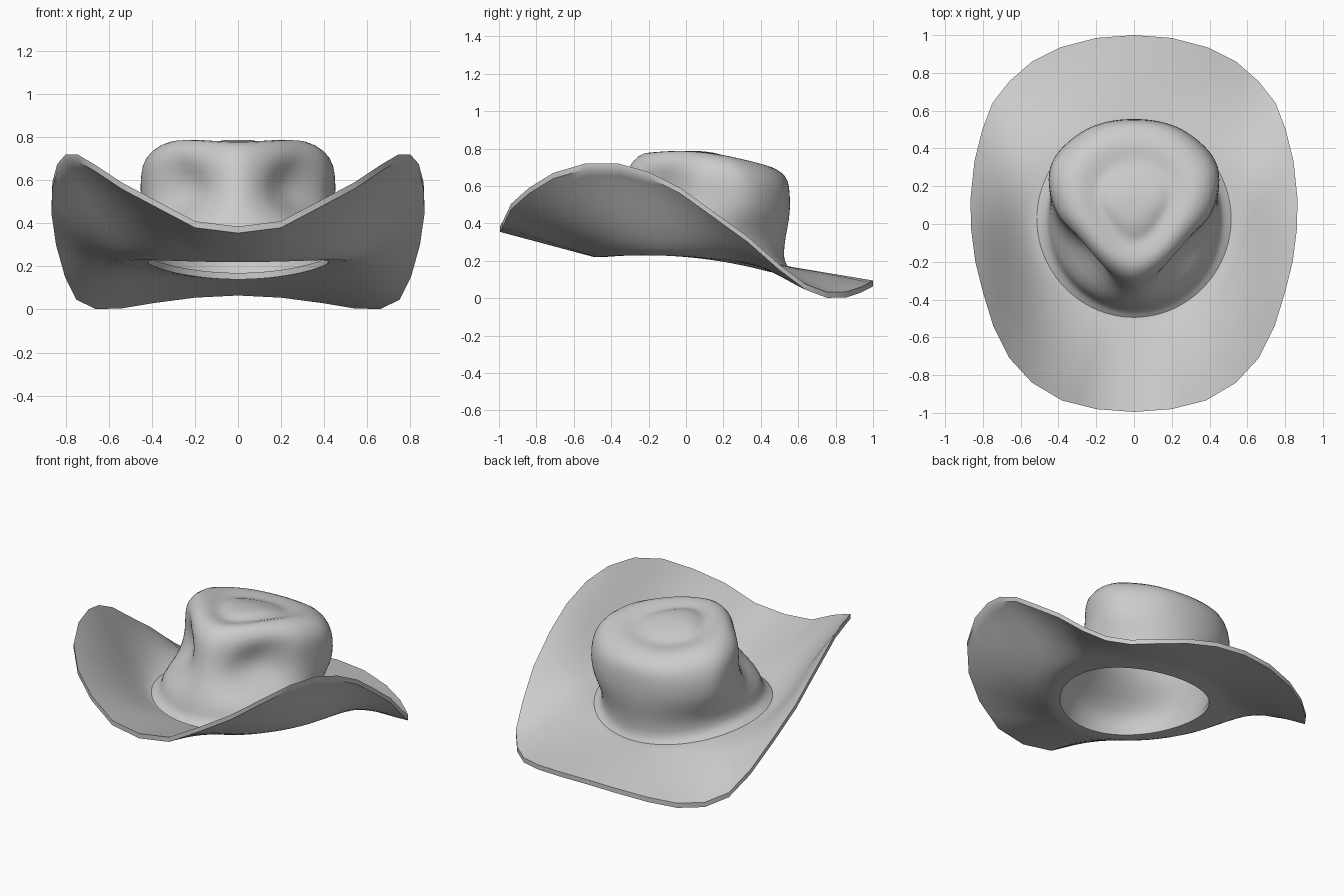
import bpy, bmesh, math

if "Cube" in bpy.data.objects:
    bpy.data.objects.remove(bpy.data.objects["Cube"])

M = 34  # steps along each half ring, front (-y) to back (+y)


def zmix(z, t):
    """Blend front, side and back heights around the ring."""
    c = math.cos(math.pi * t)
    return z[0] * (c * c + c) / 2 + z[1] * (1 - c * c) + z[2] * (c * c - c) / 2


def ellipse(rx, y0, y1, z):
    out = []
    for i in range(M + 1):
        a = math.pi * i / M
        out.append((rx * math.sin(a), (y0 + y1) / 2 - (y1 - y0) / 2 * math.cos(a), zmix(z, i / M)))
    return out


def spline(pts, z):
    """Smooth half outline through a few x, y points."""
    p = [(-pts[1][0], pts[1][1])] + pts + [(-pts[-2][0], pts[-2][1])]
    out, n = [], len(pts) - 1
    for i in range(M + 1):
        u = i / M * n
        k = min(int(u), n - 1)
        f = u - k
        a, b, c, d = p[k:k + 4]
        xy = [0.5 * (2 * b[q] + (c[q] - a[q]) * f + (2 * a[q] - 5 * b[q] + 4 * c[q] - d[q]) * f ** 2
                     + (3 * b[q] - a[q] - 3 * c[q] + d[q]) * f ** 3) for q in (0, 1)]
        out.append((xy[0], xy[1], zmix(z, i / M)))
    return out


def linear(pts):
    out, n = [], len(pts) - 1
    for i in range(M + 1):
        u = i / M * n
        k = min(int(u), n - 1)
        out.append(tuple(a + (b - a) * (u - k) for a, b in zip(pts[k], pts[k + 1])))
    return out


def loft(name, rings, closed=False, smooth=False, flip=False):
    """Skin mirrored half rings; closed joins last ring to first, else the end is capped."""
    bm = bmesh.new()
    loops = []
    for r in rings:
        full = r + [(-x, y, z) for x, y, z in r[-2:0:-1]]
        loops.append([bm.verts.new((0 if i in (0, M) else v[0], v[1], v[2])) for i, v in enumerate(full)])
    n = 2 * M
    for lo, hi in zip(loops, loops[1:] + (loops[:1] if closed else [])):
        for j in range(n):
            bm.faces.new((lo[j], lo[(j + 1) % n], hi[(j + 1) % n], hi[j]))
    if not closed:
        bm.faces.new(loops[-1])
    if flip:
        bmesh.ops.reverse_faces(bm, faces=bm.faces[:])
    me = bpy.data.meshes.new(name)
    bm.to_mesh(me)
    bm.free()
    ob = bpy.data.objects.new(name, me)
    bpy.context.collection.objects.link(ob)
    bpy.ops.object.select_all(action='DESELECT')
    bpy.context.view_layer.objects.active = ob
    ob.select_set(True)
    if smooth:
        sub = ob.modifiers.new("smooth", 'SUBSURF')
        sub.levels = sub.render_levels = 1
        bpy.ops.object.modifier_apply(modifier="smooth")
    bpy.ops.object.shade_smooth_by_angle(angle=math.radians(40))
    return ob


# Brim: curled outer edge blended to the head opening, with an underside
edge = linear([(0, -.995, .385), (.2, -.98, .41), (.38, -.935, .505), (.54, -.84, .59),
               (.66, -.71, .67), (.745, -.54, .72), (.80, -.36, .72), (.84, -.2, .675),
               (.862, -.03, .59), (.866, .13, .475), (.845, .33, .33), (.803, .5, .18),
               (.75, .64, .075), (.66, .755, .032), (.54, .86, .035), (.39, .935, .06),
               (.2, .985, .085), (0, 1, .095)])
foot_z = (.25, .25, .17)
foot = ellipse(.51, -.49, .55, foot_z)
top = []
for k in range(15):
    s = 1 - k / 14
    ring = []
    for i, (e, b) in enumerate(zip(edge, foot)):
        w = math.sin(math.pi * i / M) ** 2
        h = s * (1 - w) + (2 * s * s - s ** 3) * w
        ring.append((b[0] + (e[0] - b[0]) * s, b[1] + (e[1] - b[1]) * s, b[2] + (e[2] - b[2]) * h))
    top.append(ring)
top.append(ellipse(.42, -.44, .45, foot_z))
under = [[(x, y, z - .03) for x, y, z in r] for r in reversed(top)]
loft("brim", under + top, closed=True)

# Crown: flared foot, pinched walls, teardrop top with a moat and raised centre
crown = [ellipse(.515, -.495, .545, (.251, .251, .171)),
         ellipse(.475, -.465, .53, (.272, .272, .195)),
         ellipse(.452, -.45, .522, (.30, .30, .23)),
         ellipse(.448, -.435, .53, (.37, .37, .32))]
walls = [
    ([(0, -.38), (.12, -.325), (.25, -.16), (.42, .04), (.435, .31), (.25, .497), (0, .555)], (.47, .46, .43)),
    ([(0, -.345), (.105, -.29), (.21, -.12), (.40, .04), (.445, .31), (.255, .503), (0, .557)], (.56, .55, .52)),
    ([(0, -.325), (.115, -.27), (.235, -.12), (.415, .06), (.44, .31), (.25, .50), (0, .553)], (.64, .64, .60)),
    ([(0, -.305), (.14, -.24), (.29, -.09), (.41, .08), (.42, .29), (.24, .475), (0, .535)], (.71, .715, .655)),
    ([(0, -.255), (.135, -.195), (.26, -.06), (.355, .10), (.36, .28), (.21, .435), (0, .485)], (.765, .772, .69)),
    ([(0, -.195), (.115, -.145), (.21, -.03), (.28, .11), (.28, .26), (.165, .385), (0, .43)], (.787, .787, .715)),
]
crown += [spline(p, z) for p, z in walls]
crest = walls[-1][0]
for s, z in ((.74, (.762, .755, .712)), (.62, (.762, .755, .72)), (.46, (.787, .777, .745)),
             (.2, (.79, .782, .77)), (.03, (.782, .782, .782))):
    crown.append(spline([(x * s, .12 + (y - .12) * s) for x, y in crest], z))
loft("crown", crown, smooth=True)

# Lining: smooth inner wall rising from the head opening
lining = [ellipse(*r) for r in (
    (.42, -.44, .45, (.22, .22, .14)), (.42, -.425, .47, (.27, .27, .20)),
    (.42, -.40, .495, (.35, .35, .30)), (.40, -.23, .52, (.45, .45, .42)),
    (.39, -.15, .52, (.56, .56, .53)), (.37, -.14, .50, (.66, .66, .61)),
    (.31, -.08, .43, (.72, .72, .66)), (.2, 0, .32, (.73, .725, .69)), (.03, .1, .16, (.735, .73, .72)))]
loft("lining", lining, smooth=True, flip=True)
